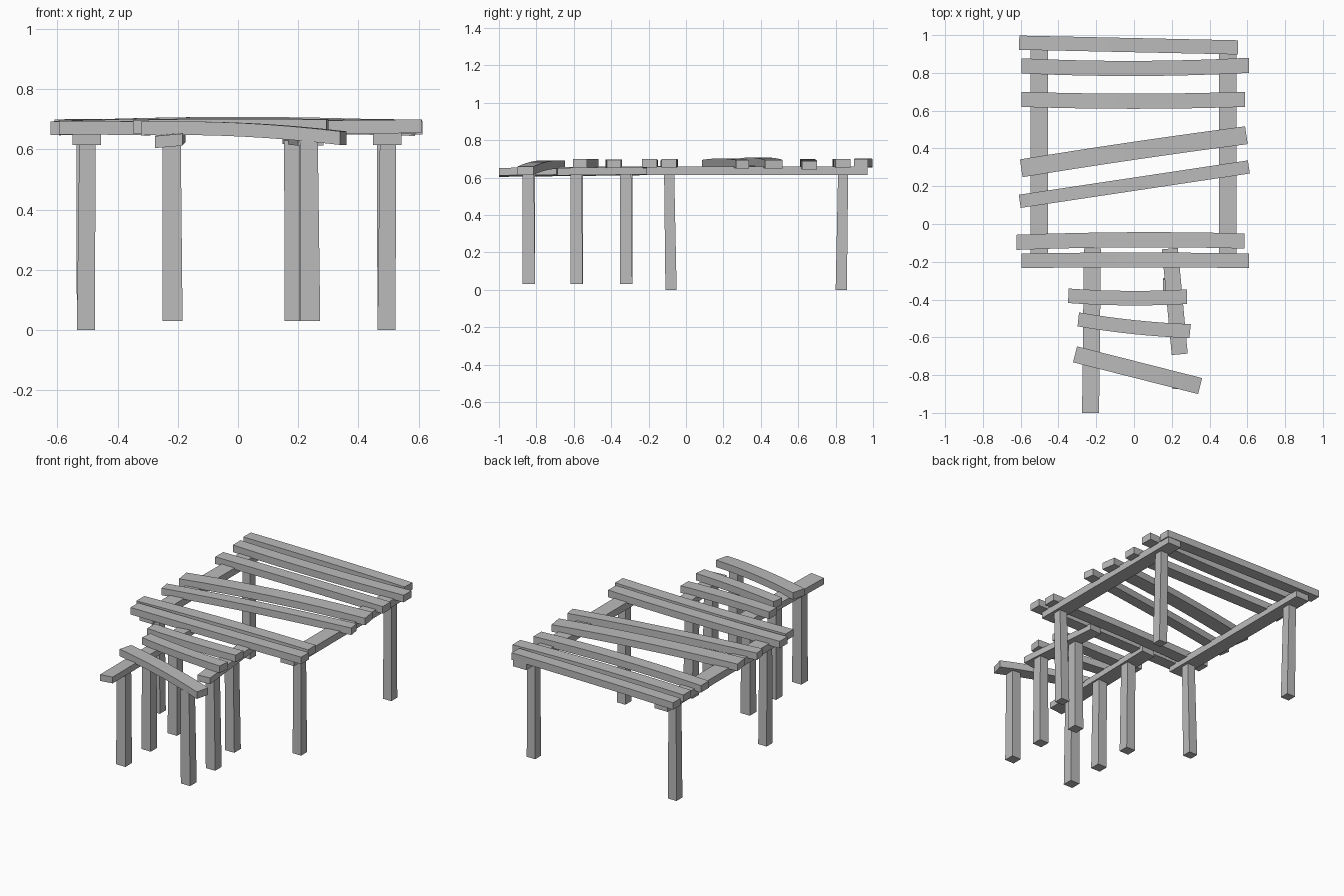
import bpy
import bmesh
from mathutils import Vector

cube = bpy.data.objects.get("Cube")
if cube:
    bpy.data.objects.remove(cube, do_unlink=True)

wood = bpy.data.materials.new("weathered_grey")
wood.use_nodes = True
GREY = (0.5, 0.5, 0.5, 1)
wood.diffuse_color = GREY
wood.node_tree.nodes["Principled BSDF"].inputs["Base Color"].default_value = GREY


def loft(name, rings):
    """Skin a row of four-cornered rings into a closed beam."""
    bm = bmesh.new()
    loops = [[bm.verts.new(p) for p in ring] for ring in rings]
    for a, b in zip(loops, loops[1:]):
        for i in range(4):
            j = (i + 1) % 4
            bm.faces.new((a[i], a[j], b[j], b[i]))
    bm.faces.new(loops[0][::-1])
    bm.faces.new(loops[-1])
    bmesh.ops.recalc_face_normals(bm, faces=bm.faces)
    mesh = bpy.data.meshes.new(name)
    bm.to_mesh(mesh)
    bm.free()
    mesh.materials.append(wood)
    obj = bpy.data.objects.new(name, mesh)
    bpy.context.collection.objects.link(obj)
    bpy.ops.object.select_all(action='DESELECT')
    obj.select_set(True)
    bpy.context.view_layer.objects.active = obj
    bpy.ops.object.shade_smooth_by_angle()


def board(name, start, end, width, thick=0.045, bow=(0, 0), roll=0.0, steps=8):
    """Warped board; bow is the sideways (y) and upward (z) offset at mid length."""
    start, end = Vector(start), Vector(end)
    side = (end - start).cross(Vector((0, 0, 1))).normalized() * width / 2
    side.z = roll
    up = Vector((0, 0, thick / 2))
    rings = []
    for k in range(steps + 1):
        t = k / steps
        c = start.lerp(end, t) + Vector((0, *bow)) * 4 * t * (1 - t)
        rings.append([c - side - up, c + side - up, c + side + up, c - side + up])
    loft(name, rings)


def post(name, foot, head, bottom, top, size):
    """Square post, leaning from foot to head."""
    rings = []
    for (x, y), z, h in ((foot, bottom, size / 2), (head, top, size / 2 - 0.003)):
        rings.append([(x + sx * h, y + sy * h, z)
                      for sx, sy in ((-1, -1), (1, -1), (1, 1), (-1, 1))])
    loft(name, rings)


# Wide deck: legs and rails
for side, x in (("right", -0.505), ("left", 0.493)):
    post(f"deck_front_leg_{side}", (x, -0.08), (x + 0.005, -0.09), 0, 0.625, 0.06)
    post(f"deck_back_leg_{side}", (x, 0.83), (x - 0.005, 0.84), 0, 0.625, 0.06)
    board(f"deck_rail_{side}", (x + 0.003, -0.21, 0.637), (x + 0.003, 0.97, 0.637), 0.094)

# Narrow walkway: legs and rails
for n, (y, x) in enumerate(((-0.84, 0.24), (-0.585, 0.238), (-0.32, 0.188))):
    post(f"walkway_leg_left_{n}", (x, y), (x - 0.005, y - 0.003), 0.03, 0.63, 0.066)
    post(f"walkway_leg_right_{n}", (-0.217, y), (-0.22, y + 0.004), 0.03, 0.63, 0.066)
board("walkway_rail_right", (-0.23, -1.0, 0.628), (-0.22, -0.13, 0.638), 0.09, 0.04, roll=0.004)
board("walkway_rail_left", (0.242, -0.69, 0.632), (0.19, -0.13, 0.638), 0.085, 0.04)

# Deck planks: start, end, width, bow
Z = 0.677
deck = [
    ((-0.608, 0.96, Z), (0.55, 0.935, Z), 0.075, (0, 0.003)),
    ((-0.595, 0.837, Z), (0.61, 0.84, Z), 0.08, (-0.015, 0)),
    ((-0.595, 0.66, Z - 0.008), (0.588, 0.66, Z - 0.01), 0.08, (-0.01, 0.008)),
    ((-0.597, 0.295, 0.672), (0.595, 0.47, 0.672), 0.095, (0.005, 0.013)),
    ((-0.605, 0.12, 0.672), (0.608, 0.302, 0.672), 0.07, (0, 0.008)),
    ((-0.622, -0.097, 0.67), (0.585, -0.09, Z), 0.08, (0.01, 0)),
    ((-0.595, -0.195, Z - 0.005), (0.61, -0.195, Z), 0.078, (0.005, -0.004)),
]
for n, (a, b, width, bow) in enumerate(deck):
    board(f"deck_plank_{n}", a, b, width, bow=bow)

# Walkway planks
walkway = [
    ((-0.348, -0.38, Z - 0.002), (0.28, -0.385, Z - 0.004), 0.077, (-0.01, 0)),
    ((-0.295, -0.505, Z), (0.297, -0.567, Z), 0.074, (-0.01, 0)),
    ((-0.312, -0.69, 0.669), (0.35, -0.858, 0.637), 0.087, (0, 0.012)),
]
for n, (a, b, width, bow) in enumerate(walkway):
    board(f"walkway_plank_{n}", a, b, width, bow=bow)
